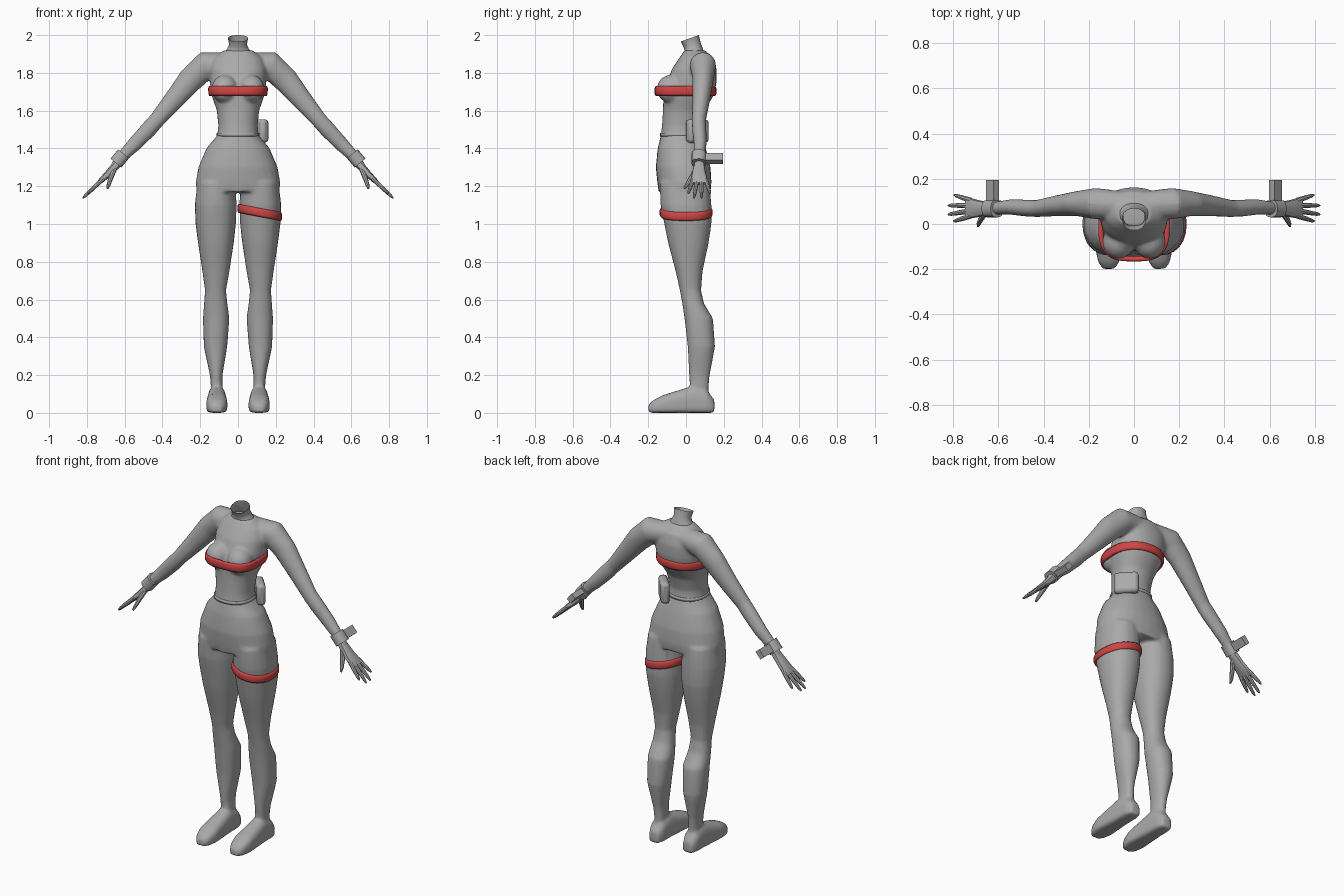
import bpy, bmesh, math
from mathutils import Vector, Matrix

if "Cube" in bpy.data.objects:
    bpy.data.objects.remove(bpy.data.objects["Cube"])


def material(name, rgb):
    m = bpy.data.materials.new(name)
    m.diffuse_color = (*rgb, 1)
    m.use_nodes = True
    m.node_tree.nodes["Principled BSDF"].inputs["Base Color"].default_value = m.diffuse_color
    return m


GREY = material("grey", (0.40, 0.40, 0.40))
RED = material("red", (0.62, 0.06, 0.06))


def ring(c, u, v, n=20, p=2.2, pb=None):
    """Superellipse around c; pb is the exponent on the +v half."""
    pts = []
    for i in range(n):
        a = 2 * math.pi * i / n
        ca, sa = math.cos(a), math.sin(a)
        e = 2 / (pb if pb and sa > 0 else p)
        pts.append(Vector(c) + Vector(u) * math.copysign(abs(ca) ** e, ca)
                   + Vector(v) * math.copysign(abs(sa) ** e, sa))
    return pts


def loft(bm, rings, cap=True, side=1):
    rows = [[bm.verts.new((q.x * side, q.y, q.z)) for q in r] for r in rings]
    n = len(rows[0])
    for a, b in zip(rows, rows[1:]):
        for i in range(n):
            bm.faces.new((a[i], a[(i + 1) % n], b[(i + 1) % n], b[i]))
    if cap:
        bm.faces.new(rows[0])
        bm.faces.new(rows[-1])


def tube(bm, path, side=1, n=16, p=2):
    """path points: x, y, z, radius across, radius along y."""
    cs = [Vector(q[:3]) for q in path]
    rings = []
    for i, q in enumerate(path):
        t = (cs[min(i + 1, len(cs) - 1)] - cs[max(i - 1, 0)]).normalized()
        u = Vector((0, 1, 0)).cross(t).normalized()
        rings.append(ring(cs[i], u * q[3], t.cross(u) * q[4], n, p))
    loft(bm, rings, True, side)


def flat_ring(z, x0, x1, y0, y1, tilt=0, **k):
    return ring(((x0 + x1) / 2, (y0 + y1) / 2, z),
                ((x1 - x0) / 2, 0, tilt * (x1 - x0) / 2), (0, (y1 - y0) / 2, 0), **k)


def finish(name, bm, mat, smooth=True):
    bmesh.ops.recalc_face_normals(bm, faces=bm.faces)
    me = bpy.data.meshes.new(name)
    bm.to_mesh(me)
    bm.free()
    me.materials.append(mat)
    ob = bpy.data.objects.new(name, me)
    bpy.context.collection.objects.link(ob)
    if smooth:
        bpy.ops.object.select_all(action='DESELECT')
        ob.select_set(True)
        bpy.context.view_layer.objects.active = ob
        bpy.ops.object.shade_smooth_by_angle(angle=math.radians(40))
    return ob


# Body: torso, bust, legs, feet and arms fused into one skin
body = bmesh.new()
TORSO = [(1.17, .220, -.145, .13), (1.22, .224, -.152, .135), (1.30, .210, -.16, .13),
         (1.40, .168, -.15, .105), (1.47, .110, -.133, .08), (1.52, .104, -.127, .075),
         (1.60, .112, -.122, .095), (1.68, .14, -.12, .147), (1.75, .15, -.10, .162),
         (1.82, .15, -.075, .162), (1.88, .13, -.035, .145), (1.92, .075, -.008, .10)]
loft(body, [flat_ring(z, -w, w, a, b, n=28) for z, w, a, b in TORSO])
LEG = [(1.22, .015, .215, -.14, .125), (1.1, .007, .229, -.135, .135), (1.0, .011, .225, -.115, .135),
       (.9, .022, .212, -.095, .12), (.75, .045, .189, -.055, .088), (.65, .063, .175, -.033, .08),
       (.58, .056, .18, -.02, .095), (.5, .045, .186, -.008, .143), (.35, .057, .181, .009, .154),
       (.2, .082, .149, .016, .126), (.13, .082, .143, .02, .12), (.06, .085, .14, .02, .12)]
FOOT = [(.15, .03, .07), (.11, .046, .12), (.04, .048, .145), (-.04, .053, .12),
        (-.12, .057, .095), (-.17, .046, .07), (-.198, .026, .045)]
ARM = [(.05, .085, 1.855, .055, .06), (.17, .09, 1.84, .075, .07), (.25, .09, 1.765, .068, .056),
       (.345, .08, 1.65, .054, .046), (.43, .068, 1.55, .043, .038), (.47, .07, 1.505, .044, .038),
       (.55, .075, 1.42, .039, .034), (.61, .07, 1.36, .031, .029), (.66, .07, 1.295, .023, .027)]
for s in (1, -1):
    bmesh.ops.create_uvsphere(body, u_segments=20, v_segments=12, radius=1,
                              matrix=Matrix.Translation((.07 * s, -.08, 1.715)) @ Matrix.Diagonal((.07, .075, .075, 1)))
    loft(body, [flat_ring(z, a, b, c, d) for z, a, b, c, d in LEG], side=s)
    loft(body, [ring((.112, y, h / 2), (w, 0, 0), (0, 0, h / 2), p=5, pb=2.4) for y, w, h in FOOT], side=s)
    tube(body, ARM, s)
body = finish("body", body, GREY)
rm = body.modifiers.new("fuse", 'REMESH')
rm.mode, rm.voxel_size, rm.use_smooth_shade = 'VOXEL', 0.009, True
sm = body.modifiers.new("soften", 'SMOOTH')
sm.factor, sm.iterations = 0.5, 6
dc = body.modifiers.new("reduce", 'DECIMATE')
dc.ratio = 0.25

# Open neck
bm = bmesh.new()
loft(bm, [ring((0, .045, 1.895), (.085, 0, 0), (0, .055, 0)),
          ring((0, .04, 1.925), (.058, 0, 0), (0, .048, .006)),
          ring((0, .032, 1.95), (.047, 0, 0), (0, .045, .012)),
          ring((0, .02, 1.983), (.053, 0, 0), (0, .048, .017))], cap=False)
finish("neck", bm, GREY)

# Hands: palm, four fingers and a thumb
FINGERS = [(.036, .012, .797), (.059, .042, .822), (.082, .082, .822), (.104, .128, .795)]
for s, label in ((1, "left"), (-1, "right")):
    bm = bmesh.new()
    tube(bm, [(.64, .07, 1.318, .022, .026), (.69, .068, 1.263, .018, .038),
              (.725, .07, 1.23, .014, .046), (.742, .07, 1.214, .009, .044)], s, 12, 2.6)
    for y0, y1, x1 in FINGERS:
        z1 = 1.30 - (x1 - .65) * .95
        a, b = Vector((.72, y0, 1.234)), Vector((x1, y1, z1))
        tube(bm, [(*a.lerp(b, t), r, r) for t, r in ((0, .012), (.55, .0105), (.88, .008), (1, .004))], s, 8)
    tube(bm, [(.655, .055, 1.29, .014, .014), (.675, .025, 1.24, .013, .013),
              (.686, .003, 1.205, .010, .010), (.69, -.01, 1.188, .005, .005)], s, 8)
    finish(label + "_hand", bm, GREY)

    # Wrist cuff with a box on its back side
    d, c = Vector((.64, 0, -.77)), Vector((.626, .068, 1.347))
    bm = bmesh.new()
    tube(bm, [(*(c + d * t), .037, .039) for t in (-.032, .032)], s, 12, 2.6)
    finish(label + "_wrist_cuff", bm, GREY)
    bm = bmesh.new()
    bmesh.ops.create_cube(bm, size=1, matrix=Matrix.Translation((c.x * s, .145, c.z))
                          @ Matrix.Rotation(s * math.atan2(.77, .64), 4, 'Y')
                          @ Matrix.Diagonal((.05, .1, .032, 1)))
    finish(label + "_wrist_box", bm, GREY, False)


# Bands: thin strips given thickness inwards
def band(name, rings, mat, thick):
    bm = bmesh.new()
    loft(bm, rings, cap=False)
    ob = finish(name, bm, mat)
    m = ob.modifiers.new("thickness", 'SOLIDIFY')
    m.thickness, m.offset = thick, -1


band("chest_band", [flat_ring(z, -w, w, -.16 - e, .155 + e, n=32, p=3, pb=2.2)
                    for z, w, e in ((1.678, .152, 0), (1.69, .157, .006), (1.718, .158, .006), (1.73, .154, 0))], RED, .02)
band("thigh_band", [flat_ring(z, .002 - e, .228 + e, -.134 - e, .135 + e, tilt=-.19, n=24)
                    for z, e in ((1.038, 0), (1.048, .005), (1.074, .005), (1.084, 0))], RED, .012)
band("waist_belt", [flat_ring(z, -.113, .113, -.137, .084, n=28) for z in (1.464, 1.482)], GREY, .012)

# Hip pouch facing back and to the side
bm = bmesh.new()
bmesh.ops.create_cube(bm, size=1, matrix=Matrix.Translation((.104, .06, 1.492))
                      @ Matrix.Rotation(math.radians(-48), 4, 'Z') @ Matrix.Diagonal((.135, .05, .125, 1)))
pouch = finish("hip_pouch", bm, GREY)
bv = pouch.modifiers.new("round", 'BEVEL')
bv.width, bv.segments = .018, 2
